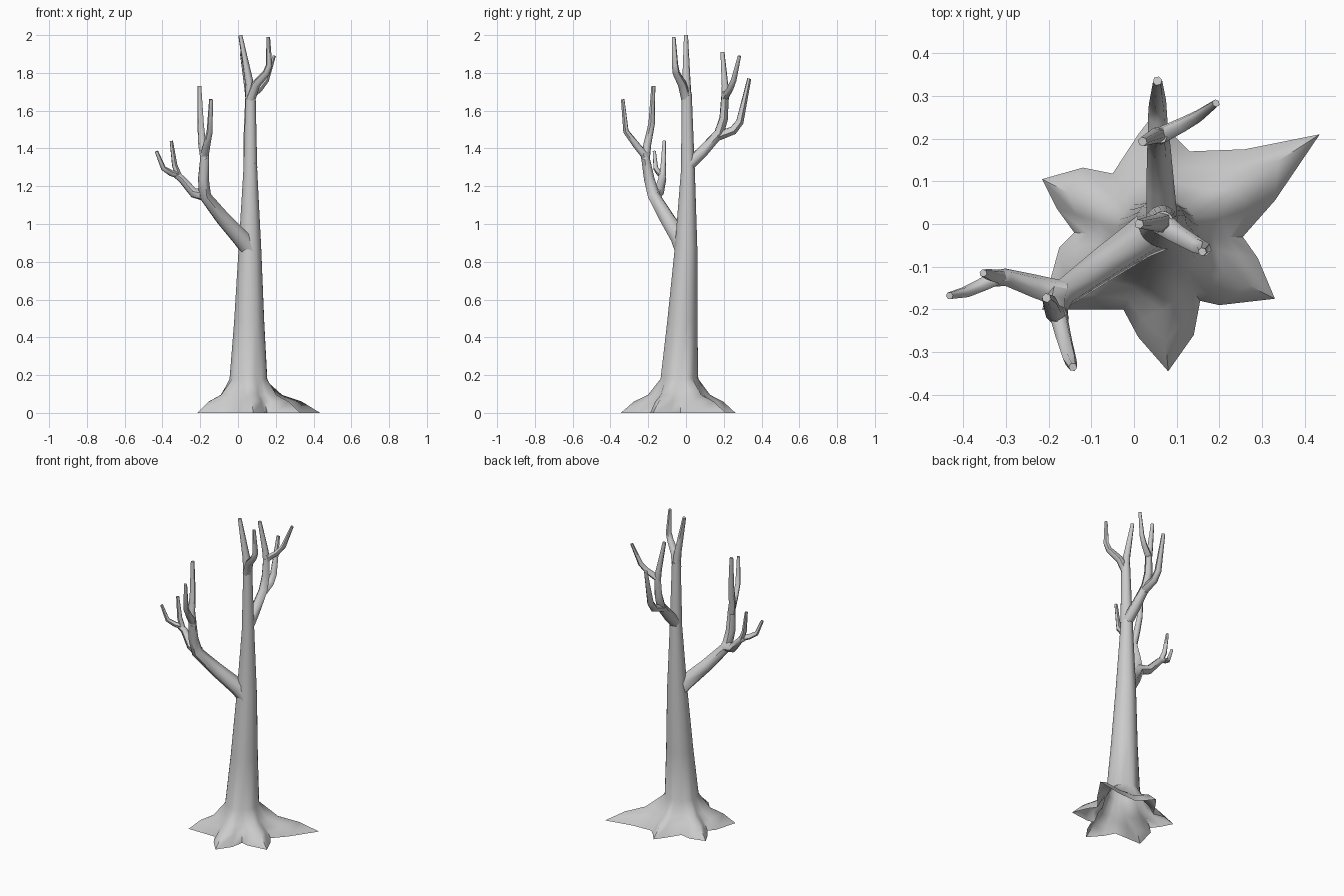
import bpy, bmesh, math
from mathutils import Vector

old = bpy.data.objects.get("Cube")
if old:
    bpy.data.objects.remove(old, do_unlink=True)

bark = bpy.data.materials.new("grey_bark")
bark.use_nodes = True
COLOUR = (0.6, 0.6, 0.6, 1)
bark.diffuse_color = COLOUR
bark.node_tree.nodes["Principled BSDF"].inputs["Base Color"].default_value = COLOUR


def loft(name, rings, cap_end=True, smooth_angle=60):
    """Skin a list of equal-length rings into one smooth object."""
    bm = bmesh.new()
    loops = [[bm.verts.new(p) for p in ring] for ring in rings]
    n = len(loops[0])
    for a, b in zip(loops, loops[1:]):
        for i in range(n):
            j = (i + 1) % n
            bm.faces.new((a[i], a[j], b[j], b[i]))
    if cap_end:
        bm.faces.new(loops[-1])
    mesh = bpy.data.meshes.new(name)
    bm.to_mesh(mesh)
    bm.free()
    mesh.materials.append(bark)
    ob = bpy.data.objects.new(name, mesh)
    bpy.context.collection.objects.link(ob)
    bpy.ops.object.select_all(action='DESELECT')
    ob.select_set(True)
    bpy.context.view_layer.objects.active = ob
    bpy.ops.object.shade_smooth_by_angle(angle=math.radians(smooth_angle))
    return ob


def limb(name, path, r_start, r_end, sides=6):
    """Tapered tube along a bent path."""
    pts = [Vector(p) for p in path]
    run = [0]
    for a, b in zip(pts, pts[1:]):
        run.append(run[-1] + (b - a).length)
    rings, prev = [], None
    for i, p in enumerate(pts):
        tangent = Vector()
        if i:
            tangent += (p - pts[i - 1]).normalized()
        if i < len(pts) - 1:
            tangent += (pts[i + 1] - p).normalized()
        tangent.normalize()
        if prev is None:
            side = tangent.orthogonal().normalized()
        else:
            side = prev.rotation_difference(tangent) @ side
        prev = tangent
        other = tangent.cross(side)
        r = r_start + (r_end - r_start) * run[i] / run[-1]
        turn = [2 * math.pi * k / sides for k in range(sides)]
        rings.append([p + r * (math.cos(t) * side + math.sin(t) * other) for t in turn])
    return loft(name, rings)


# Trunk with flared roots: star outline on the ground blended into round rings
outline = [Vector((x, y, 0)) for x, y in (
    (0.435, 0.21), (0.26, 0.175), (0.13, 0.17), (0.09, 0.21),
    (0.05, 0.262), (0.01, 0.21), (-0.05, 0.118), (-0.12, 0.132),
    (-0.215, 0.105), (-0.18, 0.035), (-0.14, -0.02), (-0.175, -0.055),
    (-0.215, -0.2), (-0.12, -0.2), (-0.025, -0.2), (0.01, -0.265),
    (0.08, -0.345), (0.14, -0.26), (0.155, -0.18), (0.2, -0.19),
    (0.33, -0.175), (0.29, -0.08), (0.255, -0.03), (0.33, 0.055))]
foot = Vector((0.055, -0.035, 0))
angles = [math.atan2(p.y - foot.y, p.x - foot.x) for p in outline]


def trunk_ring(x, y, z, r):
    return [Vector((x + r * math.cos(a), y + r * math.sin(a), z)) for a in angles]


base = trunk_ring(foot.x, foot.y, 0, 0.1)
rings = [outline]
for blend, z in ((0.33, 0.06), (0.68, 0.095)):
    rings.append([p.lerp(q, blend) + Vector((0, 0, z)) for p, q in zip(outline, base)])
rings += [trunk_ring(*s) for s in (
    (0.055, -0.035, 0.18, 0.1), (0.059, -0.02, 0.48, 0.08),
    (0.063, 0, 0.87, 0.06), (0.065, 0.01, 1.28, 0.037), (0.067, 0.004, 1.7, 0.026))]
loft("trunk_and_roots", rings)

# Crown fork
limb("crown_twig_right", [(0.067, 0.004, 1.66), (0.058, 0.002, 1.76), (0.012, 0, 2)], 0.027, 0.011)
limb("crown_twig_left", [(0.065, 0.002, 1.66), (0.095, -0.02, 1.74), (0.15, -0.052, 1.8),
                         (0.165, -0.058, 1.84), (0.16, -0.065, 1.99)], 0.028, 0.01)

# Rear branch and its twigs
limb("rear_branch", [(0.066, 0.0, 1.3), (0.062, 0.085, 1.38), (0.058, 0.175, 1.48),
                     (0.058, 0.2, 1.56), (0.06, 0.207, 1.7)], 0.037, 0.02)
limb("rear_low_twig", [(0.058, 0.165, 1.465), (0.055, 0.25, 1.495), (0.055, 0.285, 1.54),
                       (0.055, 0.335, 1.77)], 0.027, 0.011)
limb("rear_high_twig_right", [(0.06, 0.207, 1.66), (0.05, 0.207, 1.73), (0.02, 0.193, 1.91)],
     0.021, 0.011)
limb("rear_high_twig_left", [(0.058, 0.205, 1.67), (0.115, 0.233, 1.715), (0.15, 0.252, 1.76),
                             (0.192, 0.283, 1.89)], 0.021, 0.009)

# Front right branch and its twigs
limb("front_branch", [(0.07, -0.005, 0.86), (0.02, -0.03, 0.92), (-0.08, -0.1, 1.03),
                      (-0.175, -0.17, 1.15), (-0.183, -0.195, 1.24), (-0.175, -0.22, 1.38)],
     0.055, 0.022)
limb("front_high_twig_rear", [(-0.175, -0.215, 1.34), (-0.19, -0.205, 1.42),
                              (-0.198, -0.182, 1.53), (-0.205, -0.173, 1.73)], 0.024, 0.011)
limb("front_high_twig_front", [(-0.177, -0.215, 1.36), (-0.165, -0.265, 1.42), (-0.15, -0.318, 1.49),
                               (-0.143, -0.335, 1.66)], 0.022, 0.01)
limb("front_low_branch", [(-0.165, -0.165, 1.15), (-0.235, -0.145, 1.165), (-0.3, -0.125, 1.24),
                          (-0.335, -0.128, 1.265)], 0.033, 0.018)
limb("low_twig_upright", [(-0.31, -0.125, 1.245), (-0.335, -0.12, 1.31), (-0.353, -0.115, 1.44)],
     0.018, 0.009)
limb("low_twig_outer", [(-0.32, -0.125, 1.26), (-0.355, -0.142, 1.27), (-0.395, -0.16, 1.295),
                        (-0.432, -0.168, 1.385)], 0.018, 0.009)
